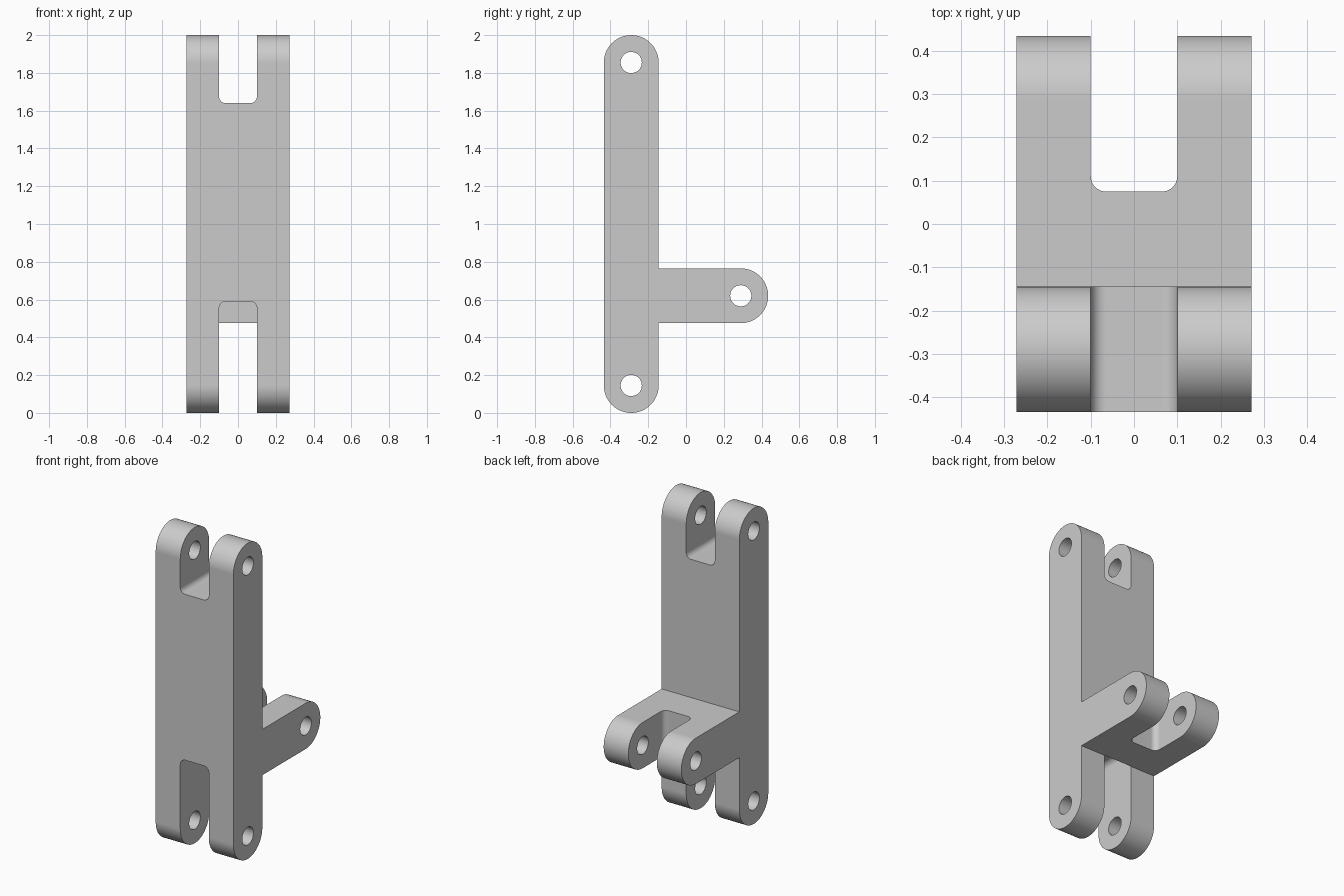
import bpy
import bmesh
from math import pi, sin, cos
from mathutils import Vector

HALF_WIDTH = 0.272
R = 0.145          # radius of the rounded ends
HOLE = 0.056
GAP = 0.1          # half width of the fork slots
FILLET = 0.035
BODY_Y, ARM_Z, ARM_Y = -0.29, 0.62, 0.29
PIVOTS = [(BODY_Y, R), (BODY_Y, 2 - R), (ARM_Y, ARM_Z)]

cube = bpy.data.objects.get("Cube")
if cube:
    bpy.data.objects.remove(cube, do_unlink=True)

grey = bpy.data.materials.new("plain grey")
grey.use_nodes = True
colour = (0.6, 0.6, 0.6, 1)
grey.diffuse_color = colour
grey.node_tree.nodes["Principled BSDF"].inputs["Base Color"].default_value = colour


def arc(cu, cv, r, start, end, steps):
    angles = [start + (end - start) * i / steps for i in range(steps + 1)]
    return [(cu + r * cos(a), cv + r * sin(a)) for a in angles]


def prism(name, points, offset):
    """Extrude a closed outline of 3D points along an offset."""
    bm = bmesh.new()
    face = bm.faces.new([bm.verts.new(p) for p in points])
    new = bmesh.ops.extrude_face_region(bm, geom=[face])["geom"]
    bmesh.ops.translate(bm, vec=Vector(offset),
                        verts=[v for v in new if isinstance(v, bmesh.types.BMVert)])
    bmesh.ops.recalc_face_normals(bm, faces=bm.faces)
    mesh = bpy.data.meshes.new(name)
    bm.to_mesh(mesh)
    bm.free()
    obj = bpy.data.objects.new(name, mesh)
    bpy.context.collection.objects.link(obj)
    return obj


def side_prism(name, outline, half):
    return prism(name, [(-half, y, z) for y, z in outline], (2 * half, 0, 0))


def slot_outline(floor, mouth):
    """Slot with two filleted corners at its floor, open towards the mouth."""
    s = 1 if mouth > floor else -1
    right = [(u, floor + s * v) for u, v in
             arc(GAP - FILLET, FILLET, FILLET, -pi / 2, 0, 10)] + [(GAP, mouth)]
    return right + [(-u, v) for u, v in reversed(right)]


# T-shaped link: upright bar with round ends and a round-ended arm
outline = (arc(BODY_Y, R, R, -pi, 0, 40)
           + [(BODY_Y + R, ARM_Z - R)]
           + arc(ARM_Y, ARM_Z, R, -pi / 2, pi / 2, 40)
           + [(BODY_Y + R, ARM_Z + R)]
           + arc(BODY_Y, 2 - R, R, 0, pi, 40))
link = side_prism("forked_link", outline, HALF_WIDTH)
link.data.materials.append(grey)

# Pin holes
cutters = [side_prism("pin_hole_cutter", arc(y, z, HOLE, 0, 2 * pi, 40)[:-1], 0.4)
           for y, z in PIVOTS]

# Fork slots in the upright bar, from the front up to the arm's root
for name, floor, mouth in (("top_slot_cutter", 1.64, 2.1),
                           ("bottom_slot_cutter", 0.59, -0.1)):
    cutters.append(prism(name, [(x, -0.5, z) for x, z in slot_outline(floor, mouth)],
                         (0, 0.356, 0)))

# Fork slot in the arm
cutters.append(prism("arm_slot_cutter",
                     [(x, y, 0.4) for x, y in slot_outline(0.075, 0.5)], (0, 0, 0.5)))

# Cut, then bake the result and drop the cutters
for cutter in cutters:
    cut = link.modifiers.new(cutter.name, "BOOLEAN")
    cut.operation = "DIFFERENCE"
    cut.solver = "EXACT"
    cut.object = cutter
    cutter.hide_render = True
bpy.context.view_layer.update()
baked = bpy.data.meshes.new_from_object(
    link.evaluated_get(bpy.context.evaluated_depsgraph_get()))
link.modifiers.clear()
link.data = baked
for cutter in cutters:
    bpy.data.objects.remove(cutter, do_unlink=True)

# Smooth round ends and fillets, crisp edges and flat faces
for obj in bpy.context.selected_objects:
    obj.select_set(False)
link.select_set(True)
bpy.context.view_layer.objects.active = link
bpy.ops.object.shade_smooth_by_angle(angle=pi / 6)
weighted = link.modifiers.new("flat_face_normals", "WEIGHTED_NORMAL")
weighted.keep_sharp = True
